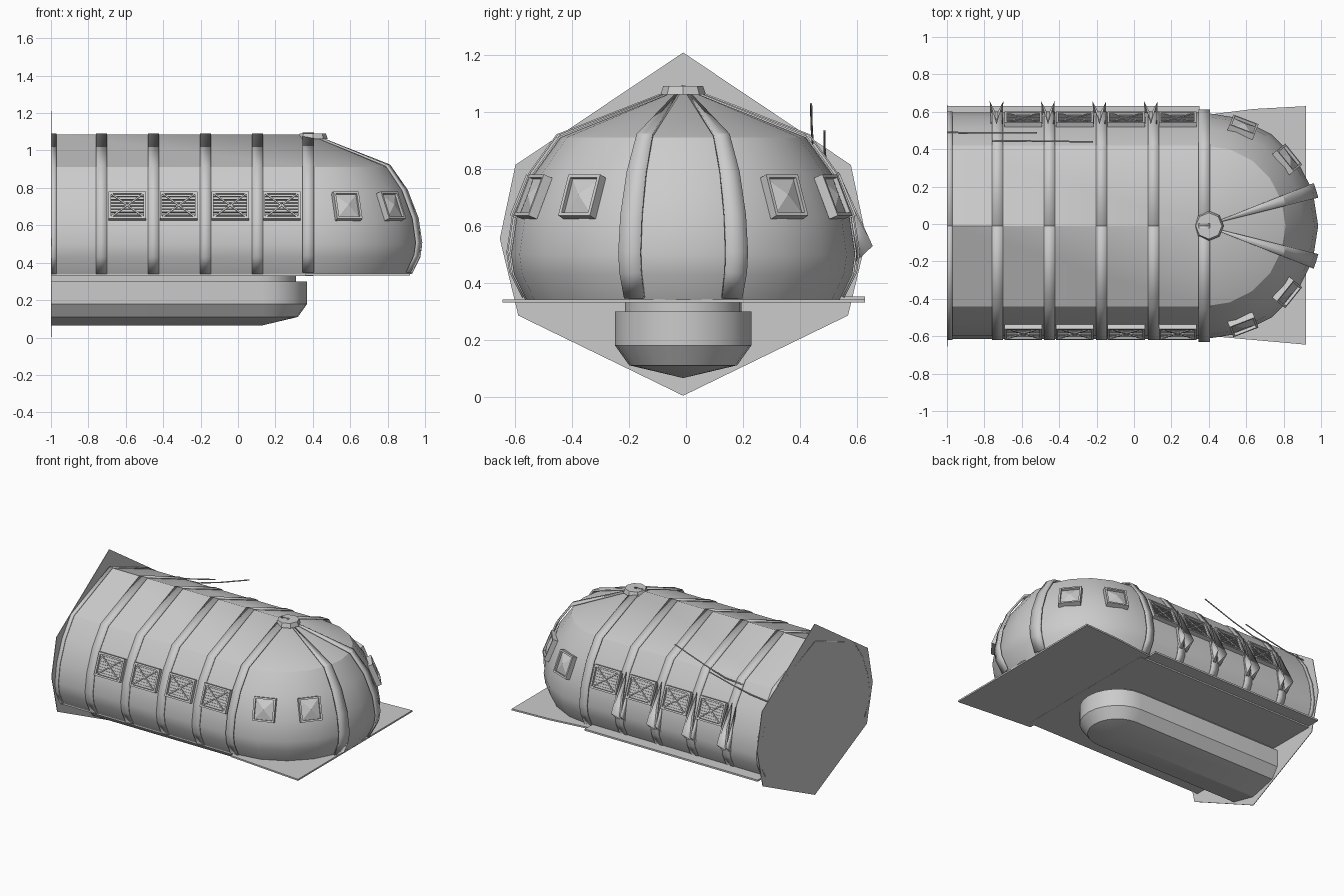
import bpy, bmesh
from math import radians, pi
from mathutils import Matrix, Vector

cube = bpy.data.objects.get("Cube")
if cube:
    bpy.data.objects.remove(cube)

grey = bpy.data.materials.new("plain_grey")
grey.use_nodes = True
grey.diffuse_color = (0.6, 0.6, 0.6, 1)
grey.node_tree.nodes["Principled BSDF"].inputs["Base Color"].default_value = (0.6, 0.6, 0.6, 1)

MID_Y = -0.01      # centre plane of the body
DOME_X = 0.38      # axis of the rounded nose
WALL = [(0, 1.085), (.43, .912), (.525, .78), (.585, .63), (.605, .5), (.595, .43), (.55, .34)]


def finish(name, bm, angle=25, thickness=0):
    bmesh.ops.remove_doubles(bm, verts=bm.verts, dist=0.0004)
    bmesh.ops.recalc_face_normals(bm, faces=bm.faces)
    mesh = bpy.data.meshes.new(name)
    bm.to_mesh(mesh)
    bm.free()
    mesh.materials.append(grey)
    ob = bpy.data.objects.new(name, mesh)
    bpy.context.collection.objects.link(ob)
    bpy.ops.object.select_all(action='DESELECT')
    ob.select_set(True)
    bpy.context.view_layer.objects.active = ob
    bpy.ops.object.shade_smooth_by_angle(angle=radians(angle))
    if thickness:
        mod = ob.modifiers.new("thickness", 'SOLIDIFY')
        mod.thickness = thickness
        mod.offset = 0
    return ob


def sweep(name, profile, stations, thickness=0):
    """Sweep a (radius, height) profile through (x, angle) stations."""
    bm = bmesh.new()
    rings = []
    for x, a in stations:
        turn = Matrix.Translation((x, MID_Y, 0)) @ Matrix.Rotation(radians(a), 4, 'Z')
        rings.append([bm.verts.new(turn @ Vector((r, 0, z))) for r, z in profile])
    for r0, r1 in zip(rings, rings[1:]):
        for i in range(len(profile) - 1):
            bm.faces.new((r0[i], r0[i + 1], r1[i + 1], r1[i]))
    return finish(name, bm, thickness=thickness)


def prism(name, pts, axis, low, high):
    """Extrude an outline along x (points are y, z) or z (points are x, y)."""
    bm = bmesh.new()
    place = (lambda p, h: (h, *p)) if axis == 'x' else (lambda p, h: (*p, h))
    face = bm.faces.new([bm.verts.new(place(p, low)) for p in pts])
    new = bmesh.ops.extrude_face_region(bm, geom=[face])["geom"]
    shift = Vector(place((0, 0), high - low))
    bmesh.ops.translate(bm, verts=[v for v in new if isinstance(v, bmesh.types.BMVert)], vec=shift)
    return finish(name, bm)


def box(bm, frame, centre, size, tilt=0):
    m = frame @ Matrix.Translation(centre) @ Matrix.Rotation(tilt, 4, 'X')
    bmesh.ops.create_cube(bm, size=1, matrix=m @ Matrix.Diagonal((*size, 1)))


def raised(d):
    return [(r + d if r else 0, z + d * 0.6) for r, z in WALL]


def mirrored(pts):
    return pts + [(2 * MID_Y - y, z) for y, z in reversed(pts)]


def nose_path(x, step):
    return [(-1, -90)] + [(x, a) for a in range(-90, 91, step)] + [(-1, 90)]


# Main body with rounded nose, and the hull slung below it
body = sweep("body_shell", WALL, nose_path(DOME_X, 18))
sweep("lower_hull", [(0, .065), (.19, .11), (.24, .18), (.24, .30), (0, .30)], nose_path(.13, 15))
sweep("hull_neck", [(.205, .295), (.205, .335)], nose_path(.105, 15))

# Floor, front deck, side ledge and rear bulkhead
prism("floor", [(-1, -.56), (.4, -.56), (.4, .54), (-1, .54)], 'z', .33, .34)
prism("front_deck", [(.36, -.595), (.64, -.62), (.92, -.645), (.92, .63), (.64, .615), (.36, .58)],
      'z', .331, .342)
prism("side_ledge", [(-1, .5), (.35, .5), (.35, .63), (-1, .63)], 'z', .34, .352)
plate = [(MID_Y, 1.21), (.58, .815), (.635, .555), (.57, .285), (MID_Y, .003)]
prism("rear_bulkhead", plate + [(2 * MID_Y - y, z) for y, z in plate[3:0:-1]], 'x', -1, -.996)

# Hoops over the body
hoops = [(-1, -.97)] + [(-.76 + i * .278, -.70 + i * .278) for i in range(4)] + [(.345, .405)]
for i, (x0, x1) in enumerate(hoops):
    d = .014 if i == len(hoops) - 1 else .003
    for side, a in (("left", 90), ("right", -90)):
        sweep(f"hoop_{i}_{side}", raised(d), [(x0, a), (x1, a)], thickness=.006)

# Ribs fanning down the nose
rib = [(.03, 1.078)] + raised(.013)[1:]
for side in (-1, 1):
    sweep(f"nose_rib_{side}", rib, [(DOME_X, side * a) for a in (14, 18, 21.5)], thickness=.012)

# Crown cap where the ribs meet
bm = bmesh.new()
bmesh.ops.create_cone(bm, cap_ends=True, segments=8, radius1=.08, radius2=.07, depth=.03,
                      matrix=Matrix.Translation((.40, MID_Y, 1.077)))
finish("crown_cap", bm)


def window(name, x, angle, half_w, half_h, louvred):
    frame = (Matrix.Translation((x, MID_Y, 0)) @ Matrix.Rotation(radians(angle), 4, 'Z')
             @ Matrix.Translation((.558, 0, .70)) @ Matrix.Rotation(radians(-21.8), 4, 'Y'))
    bm = bmesh.new()
    bar = .012
    for s in (-1, 1):
        box(bm, frame, (.008, s * (half_w - bar / 2), 0), (.034, bar, 2 * half_h))
        box(bm, frame, (.008, 0, s * (half_h - bar / 2)), (.034, 2 * half_w, bar))
    if louvred:
        box(bm, frame, (.002, 0, 0), (.01, 2 * half_w, 2 * half_h))
        for i in range(-3, 4):
            box(bm, frame, (.01, 0, i * .018), (.01, 2 * half_w - bar, .005))
        diagonal = Vector((half_w, half_h))
        for s in (-1, 1):
            box(bm, frame, (.019, 0, 0), (.006, diagonal.length * 1.85, .008),
                s * Vector((1, 0)).angle(diagonal))
    else:
        # Shallow pyramid pane
        base = [bm.verts.new(frame @ Vector((.008, sy * half_w * .9, sz * half_h * .9)))
                for sy, sz in ((-1, -1), (1, -1), (1, 1), (-1, 1))]
        tip = bm.verts.new(frame @ Vector((.03, 0, 0)))
        for i in range(4):
            bm.faces.new((base[i], base[(i + 1) % 4], tip))
    finish(name, bm)


# Louvred windows along both walls, plain ones around the nose
for side, sign in (("left", 1), ("right", -1)):
    for i in range(4):
        window(f"wall_window_{side}_{i}", -.592 + i * .275, sign * 90, .1, .078, True)
    for i, a in enumerate((69, 39)):
        window(f"nose_window_{side}_{i}", DOME_X, sign * a, .072, .078, False)

# Flared wall brackets on the back wall
for i in range(4):
    x = -.735 + i * .275
    bm = bmesh.new()
    top = bm.verts.new((x, .535, .79))
    foot = bm.verts.new((x, .585, .47))
    for s in (-1, 1):
        outer = bm.verts.new((x + s * .036, .655, .53))
        inner = bm.verts.new((x + s * .03, .535, .77))
        low = bm.verts.new((x + s * .03, .58, .46))
        bm.faces.new((inner, outer, low))
        bm.faces.new((top, outer, foot))
        bm.faces.new((outer, low, foot))
    finish(f"wall_bracket_{i}", bm, thickness=.004)

# Whip rods above the back wall
rods = [[(-.76, .445, .89), (-.62, .445, .90), (-.45, .442, .95), (-.22, .44, 1.03)],
        [(-1, .49, .845), (-.85, .488, .86), (-.7, .487, .89), (-.52, .487, .935)]]
for i, pts in enumerate(rods):
    curve = bpy.data.curves.new(f"whip_rod_{i}", 'CURVE')
    curve.dimensions = '3D'
    curve.bevel_depth = .004
    curve.bevel_resolution = 1
    curve.use_fill_caps = True
    line = curve.splines.new('POLY')
    line.points.add(len(pts) - 1)
    for point, co in zip(line.points, pts):
        point.co = (*co, 1)
    curve.materials.append(grey)
    bpy.context.collection.objects.link(bpy.data.objects.new(f"whip_rod_{i}", curve))
